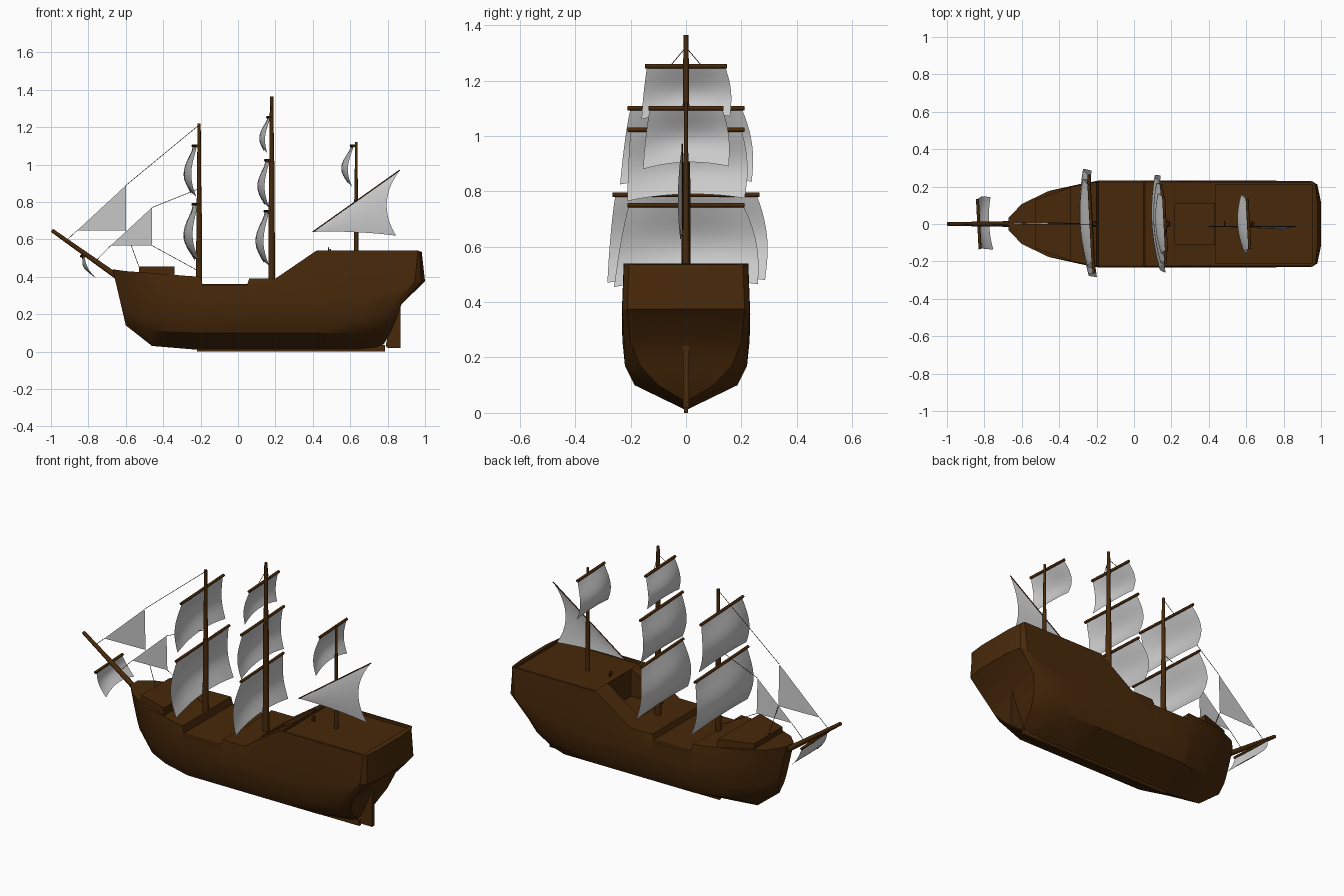
import bpy, bmesh, math
from mathutils import Vector

if "Cube" in bpy.data.objects:
    bpy.data.objects.remove(bpy.data.objects["Cube"])

wood = bpy.data.materials.new("dark_wood")
wood.diffuse_color = (0.065, 0.022, 0.003, 1)
wood.use_nodes = True
wood.node_tree.nodes["Principled BSDF"].inputs["Base Color"].default_value = wood.diffuse_color


def add_mesh(name, verts, faces, mat=None, smooth=None):
    me = bpy.data.meshes.new(name)
    me.from_pydata([tuple(v) for v in verts], [], faces)
    ob = bpy.data.objects.new(name, me)
    bpy.context.collection.objects.link(ob)
    bm = bmesh.new()
    bm.from_mesh(me)
    bmesh.ops.remove_doubles(bm, verts=bm.verts, dist=1e-5)
    bmesh.ops.dissolve_degenerate(bm, edges=bm.edges, dist=1e-5)
    bmesh.ops.recalc_face_normals(bm, faces=bm.faces)
    bm.to_mesh(me)
    bm.free()
    if mat:
        me.materials.append(mat)
    if smooth:
        shade(ob, smooth)
    return ob


def shade(ob, deg):
    bpy.ops.object.select_all(action='DESELECT')
    ob.select_set(True)
    bpy.context.view_layer.objects.active = ob
    bpy.ops.object.shade_smooth_by_angle(angle=math.radians(deg))


def solid(name, base, top, smooth=None):
    """Closed solid between two matching outlines."""
    n = len(base)
    faces = [(i, (i + 1) % n, n + (i + 1) % n, n + i) for i in range(n)]
    faces += [tuple(range(n)), tuple(range(n, 2 * n))]
    return add_mesh(name, list(base) + list(top), faces, wood, smooth)


def prism(name, pts, offset):
    pts = [Vector(p) for p in pts]
    return solid(name, pts, [p + Vector(offset) for p in pts])


def rod(name, a, b, r1, r2=None, sides=12):
    a, b = Vector(a), Vector(b)
    q = (b - a).to_track_quat('Z', 'Y')
    r2 = r1 if r2 is None else r2
    ring = [q @ Vector((math.cos(2 * math.pi * i / sides), math.sin(2 * math.pi * i / sides), 0)) for i in range(sides)]
    return solid(name, [a + p * r1 for p in ring], [b + p * r2 for p in ring], 40)


# hull: lofted stations (x at keel, x at top, keel z, top z, half width)
stations = [(-.60, -.67, .14, .44, .035), (-.46, -.60, .03, .43, .11), (-.34, -.46, .02, .42, .18),
            (-.22, -.28, .01, .405, .217), (-.20, -.20, .01, .40, .23), (-.19, -.19, .01, .36, .232),
            (.05, .05, .01, .36, .232), (.06, .06, .01, .39, .232), (.20, .20, .01, .39, .232),
            (.42, .42, .01, .54, .232), (.65, .65, .01, .54, .232)]
widths = [0, .8, .95, .99, 1, .97]
levels = [.01, .10, .17, .26, .355]
rings = []
for xb, xt, zk, zt, w in stations:
    ring = []
    for i, f in enumerate(widths):
        z = zt if i == 5 else zk + (levels[i] - .01) * (.355 - zk) / .345
        ring.append((xb + (xt - xb) * (z - zk) / (zt - zk), w * f, z))
    rings.append(ring)
# stern: quarter, transom edge and bowed transom face
rings.append([(.74, 0, .02), (.76, .145, .10), (.785, .20, .17), (.83, .224, .26), (.945, .23, .37), (.962, .224, .54)])
transom = [(.78, 0, .04), (.815, .10, .10), (.845, .165, .17), (.875, .20, .255), (.98, .212, .375), (.972, .205, .535)]
rings.append(transom)
rings.append([(x + (.02 if i == 4 else .01 if i == 5 else 0), y * .55, z) for i, (x, y, z) in enumerate(transom)])
n = 6
verts, faces = [], []
for r in rings:
    verts += r + [(x, -y, z) for x, y, z in r]
for s in range(len(rings) - 1):
    a, b = s * 12, s * 12 + 12
    for side in (0, n):
        faces += [(a + side + i, b + side + i, b + side + i + 1, a + side + i + 1) for i in range(5)]
    faces.append((a + 5, b + 5, b + 11, a + 11))
for e in (0, (len(rings) - 1) * 12):
    faces += [(e + i, e + i + 1, e + n + i + 1, e + n + i) for i in range(5)]
hull = add_mesh("hull", verts, faces, wood)


def carve(x0, x1, w, z):
    cutter = prism("cutter", [(x0, -w, z), (x1, -w, z), (x1, w, z), (x0, w, z)], (0, 0, .3))
    mod = hull.modifiers.new("carve", 'BOOLEAN')
    mod.operation, mod.object, mod.solver = 'DIFFERENCE', cutter, 'EXACT'
    bpy.context.view_layer.objects.active = hull
    bpy.ops.object.modifier_apply(modifier="carve")
    bpy.data.objects.remove(cutter)


carve(.22, .43, .11, .385)      # companionway in the front of the quarterdeck
carve(.435, .955, .212, .525)   # quarterdeck sunk behind a low rail
shade(hull, 30)

# forecastle, keel and rudder
prism("forecastle", [(-.53, -.13, .38), (-.34, -.195, .38), (-.34, .195, .38), (-.53, .13, .38)], (0, 0, .076))
prism("keel", [(-.22, -.008, .0), (.785, -.008, .0), (.785, -.008, .035), (-.22, -.008, .035)], (0, .016, 0))
prism("rudder", [(.79, -.01, .03), (.80, -.01, .018), (.87, -.01, .018), (.87, -.01, .255), (.82, -.01, .20)], (0, .02, 0))

# masts: thick lower part, thinner topmast, plus bowsprit
for name, x, z0, z1, z2, r in (("fore", -.208, .34, .80, 1.22, .017), ("main", .18, .36, 1.0, 1.365, .018),
                               ("mizzen", .632, .51, .80, 1.12, .013)):
    rod(name + "_lower_mast", (x, 0, z0), (x, 0, z1 + .02), r, r * .8)
    rod(name + "_topmast", (x, 0, z1), (x, 0, z2), r * .72, r * .5)
rod("bowsprit", (-.56, 0, .34), (-.995, 0, .648), .017, .010)


# square sails, each hanging from a yard
def square_sail(name, x, zt, zb, yard, wt, wb, bulge, drift, yaw=3):
    ca, sa = math.cos(math.radians(yaw)), math.sin(math.radians(yaw))
    N = 10
    pts = []
    for j in range(N + 1):
        v = j / N
        for i in range(N + 1):
            u = 2 * i / N - 1
            y = u * (wt + (wb - wt) * v ** .8) + .08 * wb * math.sin(math.pi * v) * (1 + u) / 2
            dx = drift * v - bulge * math.sin(math.pi * v ** 1.15) * (1 - .4 * u * u) - .015 * v * (1 - u * u)
            z = zt + (zb - zt) * v + .02 * v * v * (1 - u * u) + .005 * u * v
            pts.append((x + dx * ca - y * sa, y * ca + dx * sa, z))
    W = N + 1
    fs = [(j * W + i, j * W + i + 1, (j + 1) * W + i + 1, (j + 1) * W + i) for j in range(N) for i in range(N)]
    add_mesh(name + "_sail", pts, fs, None, 60)
    rod(name + "_yard", (x + yard * sa, -yard * ca, zt), (x - yard * sa, yard * ca, zt), .008)


square_sail("fore_course", -.228, .787, .475, .265, .255, .285, .062, .015)
square_sail("fore_top", -.23, 1.10, .83, .212, .20, .238, .048, -.005)
square_sail("main_course", .155, .75, .46, .212, .205, .26, .052, .0)
square_sail("main_top", .158, 1.022, .77, .212, .20, .212, .045, .0)
square_sail("main_topgallant", .166, 1.252, 1.065, .148, .14, .16, .032, -.018)
square_sail("mizzen_top", .612, 1.10, .885, .135, .13, .155, .045, -.01)
square_sail("bowsprit", -.83, .51, .39, .135, .125, .14, .025, .07)

# triangular jibs
for name, x0, x1, z0, z1 in (("outer_jib", -.86, -.60, .647, .888), ("inner_jib", -.68, -.46, .567, .77)):
    add_mesh(name, [(x0, 0, z0), (x1, .008, z0), (x1, 0, z1)], [(0, 1, 2)])

# lateen sail on the mizzen: hollow rear and lower edges, slightly bellied
M = 10
tack, peak, clew = Vector((.40, -.013, .64)), Vector((.865, -.013, .97)), Vector((.845, -.02, .62))
pts = []
for i in range(M + 1):
    s = i / M
    for j in range(M + 1):
        t = j / M
        low = tack.lerp(clew, s)
        low.z += .035 * s * (1 - s)
        p = tack.lerp(peak, s).lerp(low, t)
        p.x -= .24 * s ** 3 * t * (1 - t)
        p.y -= .05 * s * t * (1 - t)
        pts.append(p)
W = M + 1
fs = [(i * W + j, i * W + W + j, i * W + W + j + 1, i * W + j + 1) for i in range(M) for j in range(M)]
add_mesh("lateen_sail", pts, fs, None, 60)
rod("lateen_spar", tack, peak, .003, sides=8)

# rigging lines
lines = [((-.21, 0, 1.21), (-.60, 0, .888)), ((-.86, 0, .647), (-.92, 0, .592)),
         ((-.60, .008, .647), (-.53, 0, .455)), ((-.46, 0, .77), (-.21, 0, .87)),
         ((-.68, 0, .567), (-.76, 0, .485)), ((-.46, .008, .567), (-.21, 0, .43)),
         ((.18, 0, 1.32), (.166, .055, 1.255)), ((.18, 0, 1.32), (.166, -.055, 1.255))]
for i, (a, b) in enumerate(lines):
    rod(f"rigging_line_{i + 1}", a, b, .0015, sides=5)

# steering wheel
bpy.ops.mesh.primitive_torus_add(major_radius=.013, minor_radius=.003, major_segments=12, minor_segments=6,
                                 location=(.485, 0, .543), rotation=(0, math.pi / 2, 0))
bpy.context.object.name = "steering_wheel"
bpy.context.object.data.materials.append(wood)
rod("wheel_post", (.492, 0, .52), (.492, 0, .548), .004, sides=8)
